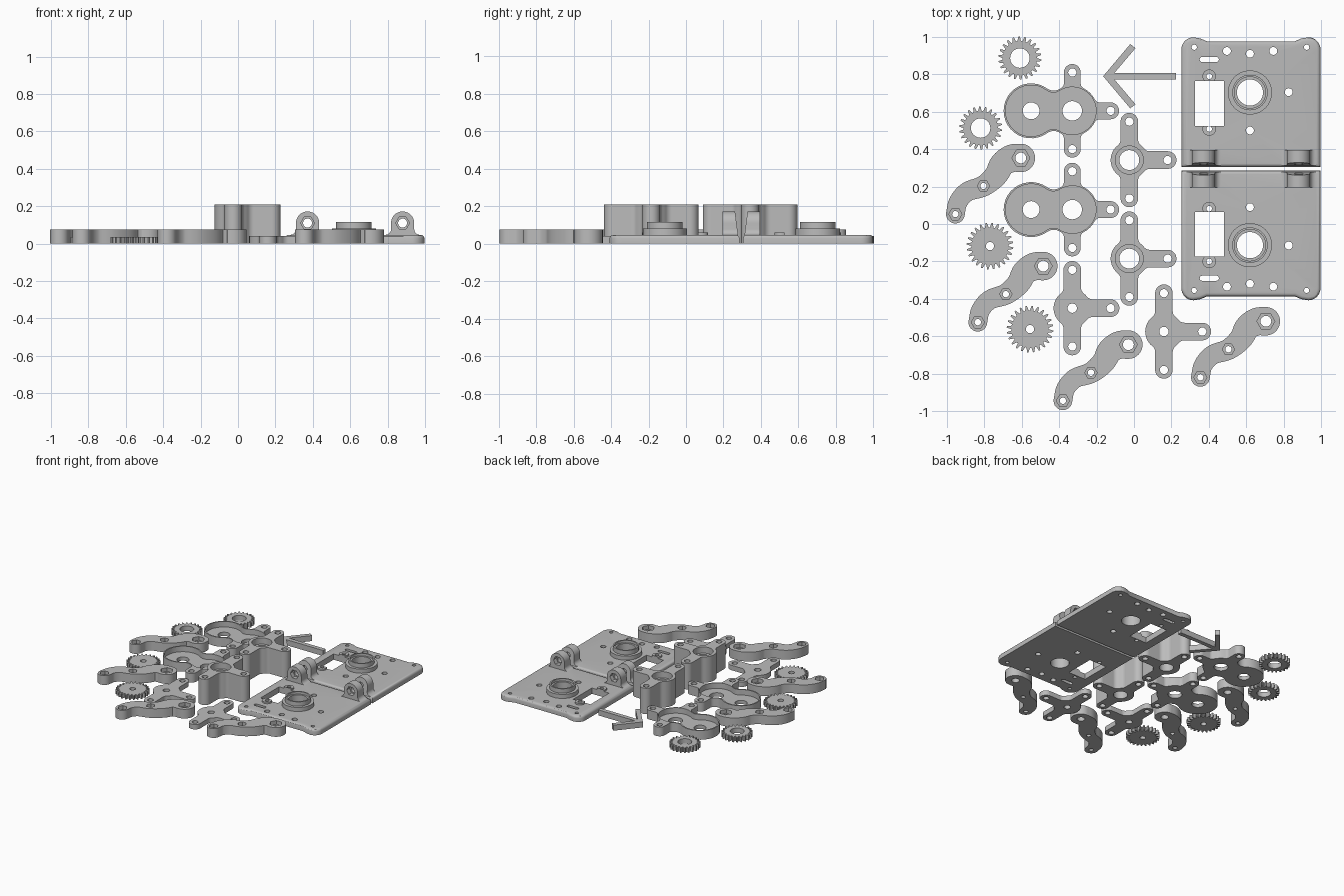
import bpy, bmesh, math
from mathutils import Matrix, Vector

if "Cube" in bpy.data.objects:
    bpy.data.objects.remove(bpy.data.objects["Cube"])

grey = bpy.data.materials.new("light_grey_plastic")
grey.diffuse_color = (0.5, 0.5, 0.5, 1)
grey.use_nodes = True
grey.node_tree.nodes["Principled BSDF"].inputs["Base Color"].default_value = grey.diffuse_color


def finish(name, bm):
    bmesh.ops.recalc_face_normals(bm, faces=bm.faces)
    me = bpy.data.meshes.new(name)
    bm.to_mesh(me)
    bm.free()
    me.materials.append(grey)
    ob = bpy.data.objects.new(name, me)
    bpy.context.collection.objects.link(ob)
    return ob


def prism(name, pts, z0, z1, bevel=0):
    """Extrude a flat outline upwards, optionally rounding its top rim."""
    bm = bmesh.new()
    f = bm.faces.new([bm.verts.new((x, y, z0)) for x, y in pts])
    up = bmesh.ops.extrude_face_region(bm, geom=[f])["geom"]
    for v in up:
        if isinstance(v, bmesh.types.BMVert):
            v.co.z = z1
    if bevel:
        rim = [e for e in bm.edges if all(v.co.z > z1 - 1e-5 for v in e.verts)]
        bmesh.ops.bevel(bm, geom=rim, offset=bevel, segments=3, profile=0.5, affect='EDGES')
    return finish(name, bm)


def arc(cx, cy, r, a0, a1, n):
    return [(cx + r * math.cos(a0 + (a1 - a0) * i / n),
             cy + r * math.sin(a0 + (a1 - a0) * i / n)) for i in range(n + 1)]


def disc(x, y, r, n=32):
    return arc(x, y, r, 0, 2 * math.pi, n)[:-1]


def boolean(ob, tool, op='DIFFERENCE'):
    m = ob.modifiers.new("bool", 'BOOLEAN')
    m.operation, m.solver, m.object = op, 'EXACT', tool
    bpy.context.view_layer.objects.active = ob
    bpy.ops.object.modifier_apply(modifier=m.name)
    bpy.data.objects.remove(tool, do_unlink=True)


def cut(ob, pts, z0=-0.1, z1=0.5):
    boolean(ob, prism("cutter", pts, z0, z1))


def move(ob, x, y, z=0):
    ob.data.transform(Matrix.Translation((x, y, z)))


def lobed(R, lobes, lead=0.04):
    """Round hub with filleted lobes: (angle, distance, radius, fillet, waisted)."""
    pts = []
    for ang, d, r, f, waisted in lobes:
        if waisted:      # neck between two circles
            a = math.acos(((R + f) ** 2 + d * d - (r + f) ** 2) / (2 * d * (R + f)))
        else:            # straight sided arm
            a = math.asin((r + f) / (R + f))
        cx, cy = (R + f) * math.cos(a), (R + f) * math.sin(a)
        t = math.atan2(cy, cx - d) if waisted else math.pi / 2
        e = t - math.pi if waisted else -math.pi / 2
        side = arc(cx, cy, f, e, a - math.pi, 8)       # tip side to hub side
        low = [(x, -y) for x, y in side[::-1]]
        loop = low + arc(d, 0, r, -t, t, 24) + side
        c, s = math.cos(ang), math.sin(ang)
        pts.append(([(x * c - y * s, x * s + y * c) for x, y in loop], ang - a, ang + a))
    out = []
    for i, (loop, a0, a1) in enumerate(pts):
        nxt = pts[(i + 1) % len(pts)][1]
        nxt += 2 * math.pi if nxt < a1 - 1e-6 else 0
        n = max(2, int((nxt - a1) / 0.15))
        out += loop + arc(0, 0, R, a1, nxt, n)[1:-1]
    clean = [p for i, p in enumerate(out) if math.dist(p, out[i - 1]) > 1e-4]
    return clean


TIPS = [(-0.025 * 0, 0.205)] and [0, math.pi / 2, 3 * math.pi / 2]
ARMS = [(a, 0.205, 0.047, 0.04, False) for a in TIPS]
HOLES = [(0.205 * math.cos(a), 0.205 * math.sin(a)) for a in TIPS]


def three_arm_bracket(name, x, y, h, bore, seat=0):
    ob = prism(name, lobed(0.1, ARMS), 0, h)
    for hx, hy in HOLES:
        cut(ob, disc(hx, hy, 0.022, 20))
    cut(ob, disc(0, 0, bore))
    if seat:
        cut(ob, disc(0, 0, seat), h - 0.05)
    move(ob, x, y)


def gear_housing(name, x, y):
    lobes = [(a, 0.205, 0.045, 0.03, False) for a in TIPS]
    lobes.insert(2, (math.pi, 0.22, 0.147, 0.06, True))
    ob = prism(name, lobed(0.135, lobes), 0, 0.075)
    # recess that follows the two round chambers
    cut(ob, lobed(0.127, [(math.pi, 0.22, 0.137, 0.06, True)]), 0.03)
    for hx, hy in HOLES:
        cut(ob, disc(hx, hy, 0.022, 20))
    cut(ob, disc(0, 0, 0.052))
    cut(ob, disc(-0.22, 0, 0.045))
    move(ob, x, y)


def curved_link(name, x, y):
    """S-shaped link, widening towards its large end at the origin."""
    key = [(-0.35, -0.30), (-0.335, -0.235), (-0.285, -0.18), (-0.2, -0.15), (-0.135, -0.095),
           (-0.1, -0.035), (-0.05, -0.003), (0, 0)]
    wid = [0.05, 0.05, 0.052, 0.056, 0.062, 0.068, 0.074, 0.076]
    P = [Vector((a, b, w)) for (a, b), w in zip(key, wid)]
    P = [2 * P[0] - P[1]] + P + [2 * P[-1] - P[-2]]
    path = []
    for i in range(1, len(P) - 2):
        for k in range(5):
            t = k / 5
            a, b, c, d = P[i - 1:i + 3]
            path.append(0.5 * (2 * b + (c - a) * t + (2 * a - 5 * b + 4 * c - d) * t * t
                               + (3 * b - a - 3 * c + d) * t ** 3))
    path.append(P[-2])
    left, right = [], []
    for i, p in enumerate(path):
        d = path[min(i + 1, len(path) - 1)] - path[max(i - 1, 0)]
        n = Vector((-d.y, d.x)).normalized() * p.z
        left.append((p.x + n.x, p.y + n.y))
        right.append((p.x - n.x, p.y - n.y))
    a1 = math.atan2(right[-1][1], right[-1][0])
    a0 = math.atan2(left[0][1] + 0.30, left[0][0] + 0.35)
    out = right + arc(0, 0, 0.076, a1, a1 + math.pi, 16)[1:-1] + left[::-1] \
        + arc(-0.35, -0.30, 0.05, a0, a0 + math.pi, 14)[1:-1]
    ob = prism(name, out, 0, 0.075)
    for hx, hy, r, hexr in ((0, 0, 0.029, 0.048), (-0.2, -0.15, 0.017, 0.033), (-0.35, -0.30, 0.017, 0.035)):
        cut(ob, disc(hx, hy, r, 20))
        cut(ob, disc(hx, hy, hexr, 6), 0.045)
    move(ob, x, y)


def gear(name, x, y, tip, root, bore, teeth, h):
    pts = []
    for i in range(teeth):
        for k, r in ((0.0, root), (0.3, root), (0.5, tip), (0.75, tip)):
            a = 2 * math.pi * (i + k) / teeth
            pts.append((r * math.cos(a), r * math.sin(a)))
    ob = prism(name, pts, 0, h)
    cut(ob, disc(0, 0, bore))
    move(ob, x, y)


# Flat parts laid out on the bed
for i, (x, y) in enumerate([(-0.025, 0.342), (-0.025, -0.185)]):
    three_arm_bracket(f"tall_bracket_{i + 1}", x, y, 0.21, 0.053, 0.075)
for i, (x, y) in enumerate([(-0.33, -0.45), (0.16, -0.575)]):
    three_arm_bracket(f"thin_bracket_{i + 1}", x, y, 0.04, 0.025)
for i, y in enumerate([0.605, 0.077]):
    gear_housing(f"gear_housing_{i + 1}", -0.33, y)
for i, (x, y) in enumerate([(0.705, -0.52), (-0.03, -0.645), (-0.485, -0.225), (-0.605, 0.353)]):
    curved_link(f"curved_link_{i + 1}", x, y)
for i, (x, y) in enumerate([(-0.61, 0.887), (-0.82, 0.513)]):
    gear(f"bored_gear_{i + 1}", x, y, 0.115, 0.092, 0.052, 22, 0.04)
for i, (x, y) in enumerate([(-0.77, -0.118), (-0.556, -0.562)]):
    gear(f"solid_gear_{i + 1}", x, y, 0.125, 0.1, 0.022, 24, 0.035)

# Arrow marker
upper = [(0.225, 0.017), (-0.105, 0.017), (0.008, 0.15), (-0.02, 0.172), (-0.165, 0)]
prism("arrow", [(x, 0.79 + y) for x, y in upper + [(x, -y) for x, y in upper[-2::-1]]], 0, 0.045)

# Hinged plate: outline with rounded corner lobes
half = [(0.372, 0.305)] + arc(0.307, 0.933, 0.065, 0, math.pi / 2, 8) + [(0.27, 0.992), (0.235, 0.977)]
outline = [(0.625 + x, y) for x, y in half] + [(0.625 - x, y) for x, y in half[::-1]]
plate = prism("hinged_plate", outline, 0, 0.047, 0.018)

# Raised bosses on the plate
for x, y, r, z in ((0.62, 0.703, 0.118, 0.08), (0.62, 0.703, 0.095, 0.115),
                   (0.402, 0.79, 0.036, 0.06), (0.402, 0.508, 0.036, 0.06)):
    boolean(plate, prism("boss", disc(x, y, r, 40), 0.01, z), 'UNION')

# Hinge lugs with flared feet, sloped on the seam side
for x in (0.372, 0.88):
    side = [(0.092, 0.02)] + arc(0.092, 0.077, 0.03, -math.pi / 2, -math.pi, 6) \
        + arc(0, 0.11, 0.062, 0, math.pi / 2, 10)
    lug = prism("lug", side + [(-a, b) for a, b in side[-2::-1]], 0, 0.09)
    cut(lug, disc(0, 0.11, 0.024, 24))
    cut(lug, disc(0, 0.11, 0.037, 6), 0.055)
    lug.data.transform(Matrix(((1, 0, 0, x), (0, 0, 1, 0.306), (0, 1, 0, 0), (0, 0, 0, 1))))
    lug.data.flip_normals()
    for v in lug.data.vertices:
        if v.co.y < 0.31:
            v.co.y += 0.13 * v.co.z
    boolean(plate, lug, 'UNION')

# Openings: shaft bore, servo window, slot and screw holes
cut(plate, disc(0.62, 0.703, 0.07, 40))
cut(plate, disc(0.62, 0.703, 0.084, 40), 0.095)
cut(plate, [(0.325, 0.525), (0.48, 0.525), (0.48, 0.765), (0.325, 0.765)])
cut(plate, arc(0.44, 0.88, 0.014, -math.pi / 2, math.pi / 2, 6) + arc(0.365, 0.88, 0.014, math.pi / 2, math.pi * 1.5, 6))
for x, y, r in ((0.322, 0.945, 0.014), (0.923, 0.945, 0.014), (0.497, 0.925, 0.021), (0.745, 0.925, 0.021),
                (0.62, 0.91, 0.021), (0.827, 0.705, 0.021), (0.62, 0.5, 0.021),
                (0.402, 0.79, 0.015), (0.402, 0.508, 0.015)):
    cut(plate, disc(x, y, r, 20))

# Matching plate mirrored across the hinge seam
twin = bpy.data.objects.new("hinged_plate_mirrored", plate.data.copy())
bpy.context.collection.objects.link(twin)
twin.data.transform(Matrix.Translation((0, 0.59, 0)) @ Matrix.Scale(-1, 4, (0, 1, 0)))
twin.data.flip_normals()

bpy.ops.object.select_all(action='SELECT')
bpy.context.view_layer.objects.active = plate
bpy.ops.object.shade_smooth_by_angle(angle=math.radians(30))
